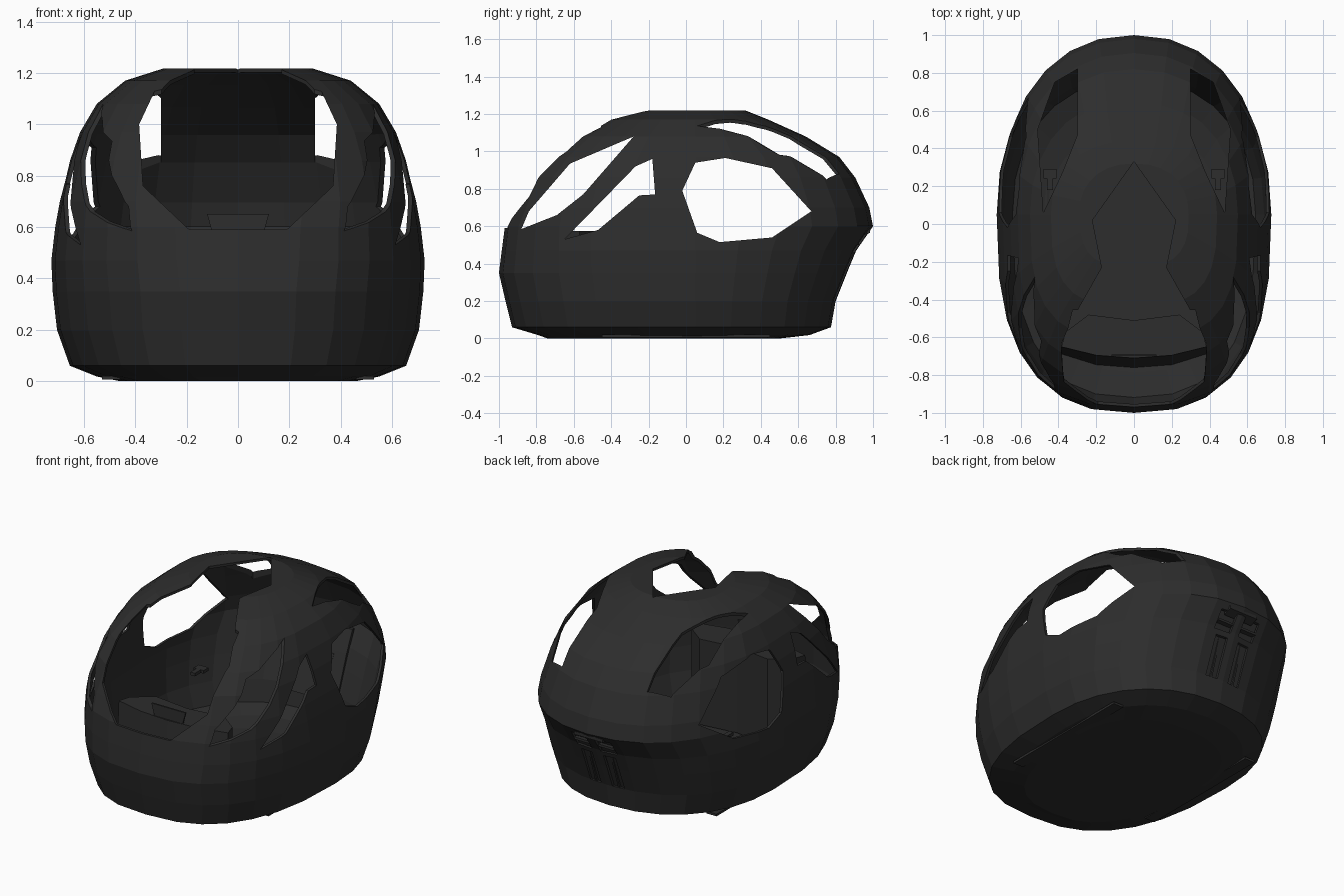
import bpy, bmesh, math

if "Cube" in bpy.data.objects:
    bpy.data.objects.remove(bpy.data.objects["Cube"])

dark = bpy.data.materials.new("charcoal")
dark.diffuse_color = (0.026, 0.026, 0.026, 1)
dark.use_nodes = True
dark.node_tree.nodes["Principled BSDF"].inputs["Base Color"].default_value = dark.diffuse_color


def make(name, bm):
    bmesh.ops.recalc_face_normals(bm, faces=bm.faces)
    me = bpy.data.meshes.new(name)
    bm.to_mesh(me)
    bm.free()
    me.materials.append(dark)
    ob = bpy.data.objects.new(name, me)
    bpy.context.collection.objects.link(ob)
    return ob


def prism(name, pts, axis, lo, hi, end=None):
    """Extrude a 2D outline along an axis; end gives a different far outline."""
    bm = bmesh.new()

    def place(p, d):
        c = list(p)
        c.insert(axis, d)
        return bm.verts.new(c)
    a = [place(p, lo) for p in pts]
    b = [place(p, hi) for p in (end or pts)]
    bm.faces.new(a)
    bm.faces.new(b)
    n = len(pts)
    for i in range(n):
        bm.faces.new((a[i], a[(i + 1) % n], b[(i + 1) % n], b[i]))
    return make(name, bm)


def box(name, x0, x1, y0, y1, z0, z1):
    return prism(name, [(x0, y0), (x1, y0), (x1, y1), (x0, y1)], 2, z0, z1)


def mirrored(half):
    """Close a half outline across x = 0."""
    return half + [(-x, v) for x, v in reversed(half) if x > 0]


# Pod shell: horizontal rings (z, half width, front y, back y, front squareness)
rings = [(0.0, .46, -.74, .50, 2.6), (.018, .55, -.79, .66, 2.6), (.06, .655, -.93, .775, 2.6),
         (.2, .705, -.965, .80, 2.6), (.35, .722, -1.0, .86, 2.6), (.47, .727, -.985, .91, 2.7),
         (.6, .712, -.968, 1.0, 2.8), (.7, .695, -.92, .98, 3), (.86, .655, -.845, .905, 3.1),
         (.97, .615, -.75, .82, 3.1), (1.08, .55, -.61, .64, 3.1), (1.17, .44, -.44, .44, 3),
         (1.218, .29, -.23, .32, 2.8)]
N = 28
YC = .05
bm = bmesh.new()
loops = []
for z, hw, yf, yb, pf in rings:
    loop = []
    for i in range(N):
        t = 2 * math.pi * i / N
        c, s = math.cos(t), math.sin(t)
        p = 2 / 2.25 if s > 0 else 2 / pf
        x = hw * math.copysign(abs(c) ** p, c) if abs(c) > 1e-6 else 0
        r = abs(s) ** p if abs(s) > 1e-6 else 0
        y = YC + ((yb - YC) * r if s > 0 else (yf - YC) * r)
        loop.append(bm.verts.new((x, y, z)))
    loops.append(loop)
for a, b in zip(loops, loops[1:]):
    for i in range(N):
        j = (i + 1) % N
        bm.faces.new((a[i], a[j], b[j], b[i]))
bm.faces.new(loops[0])
bm.faces.new(loops[-1])
shell = make("pod_shell", bm)
mod = shell.modifiers.new("wall", 'SOLIDIFY')
mod.thickness = .016
mod.offset = -1

# Cutters for all openings
cutters = []
roof = [(0, .33), (.22, .02), (.17, -.23), (.30, -.46)]
cutters.append(prism("cut_roof", mirrored(roof), 2, .9, 1.4))
screen = [(.30, 1.3), (.31, 1.16), (.385, 1.0), (.37, .76), (.19, .59)]
cutters.append(prism("cut_windscreen", mirrored(screen), 1, -1.2, -.455))
front_win = [(-.88, .585), (-.84, .68), (-.62, .935), (-.28, 1.08), (-.55, .77), (-.69, .66)]
mid_win = [(-.65, .53), (-.27, .92), (-.18, .96), (-.165, .77), (-.25, .765), (-.47, .58)]
rear_win = [(-.02, .79), (.05, .94), (.21, .965), (.46, .91), (.67, .68), (.46, .54),
            (.18, .515), (.06, .565)]
for nm, pts in (("front", front_win), ("middle", mid_win), ("rear", rear_win)):
    cutters.append(prism("cut_" + nm + "_window", pts, 0, -1, 1))
quarter = [(.30, .82), (.42, .75), (.51, .50), (.48, .06), (.385, .26), (.30, .47)]
for s in (1, -1):
    cutters.append(prism("cut_quarter", [(s * x, y) for x, y in quarter], 2, .8, 1.4))
    cutters.append(box("cut_vent_top", s * .03, s * .14, .8, 1.2, .46, .56))
    cutters.append(box("cut_vent_low", s * .04, s * .12, .7, 1.2, .2, .43))

bpy.context.view_layer.objects.active = shell
shell.select_set(True)
bpy.ops.object.modifier_apply(modifier="wall")
for c in cutters:
    c.hide_render = True
    m = shell.modifiers.new(c.name, 'BOOLEAN')
    m.operation = 'DIFFERENCE'
    m.solver = 'EXACT'
    m.object = c
    bpy.ops.object.modifier_apply(modifier=m.name)
for c in cutters:
    bpy.data.objects.remove(c, do_unlink=True)

# Dashboard: curved block from the floor up, its front face leaning back
top = [(0, -.51), (.24, -.48), (.36, -.57), (.385, -.65), (.2, -.695), (0, -.71)]
foot = [(0, -.51), (.24, -.48), (.36, -.57), (.38, -.69), (.2, -.745), (0, -.76)]


def ring(h):
    return h + [(-x, y) for x, y in reversed(h[1:-1])]


prism("dashboard", ring(foot), 2, .03, .575, ring(top))

# Small display on the dashboard
prism("display", [(-.12, .65), (-.10, .575), (.10, .575), (.12, .65)], 1, -.70, -.69)

# Rear vent: recessed backing, slats, bars and handle
prism("vent_backing", [(.745, .17), (.765, .17), (.87, .45), (.93, .58), (.91, .58), (.85, .45)],
      0, -.17, .17)
for s in (1, -1):
    prism("vent_slat", [(.765, .2), (.79, .2), (.865, .43), (.84, .43)],
          0, s * .08 - .006, s * .08 + .006)
    box("vent_bar", s * .03, s * .14, .88, .925, .5, .515)
    # Interior hinge tabs and underside skids
    box("hinge_tab", s * .41, s * .48, .24, .29, .40, .42)
    box("hinge_arm", s * .43, s * .46, .18, .24, .40, .42)
    box("skid", s * .46, s * .53, -.45, .45, .006, .02)
prism("vent_handle", [(.93, .545), (.985, .565), (.985, .585), (.93, .575)], 0, -.1, .1)
